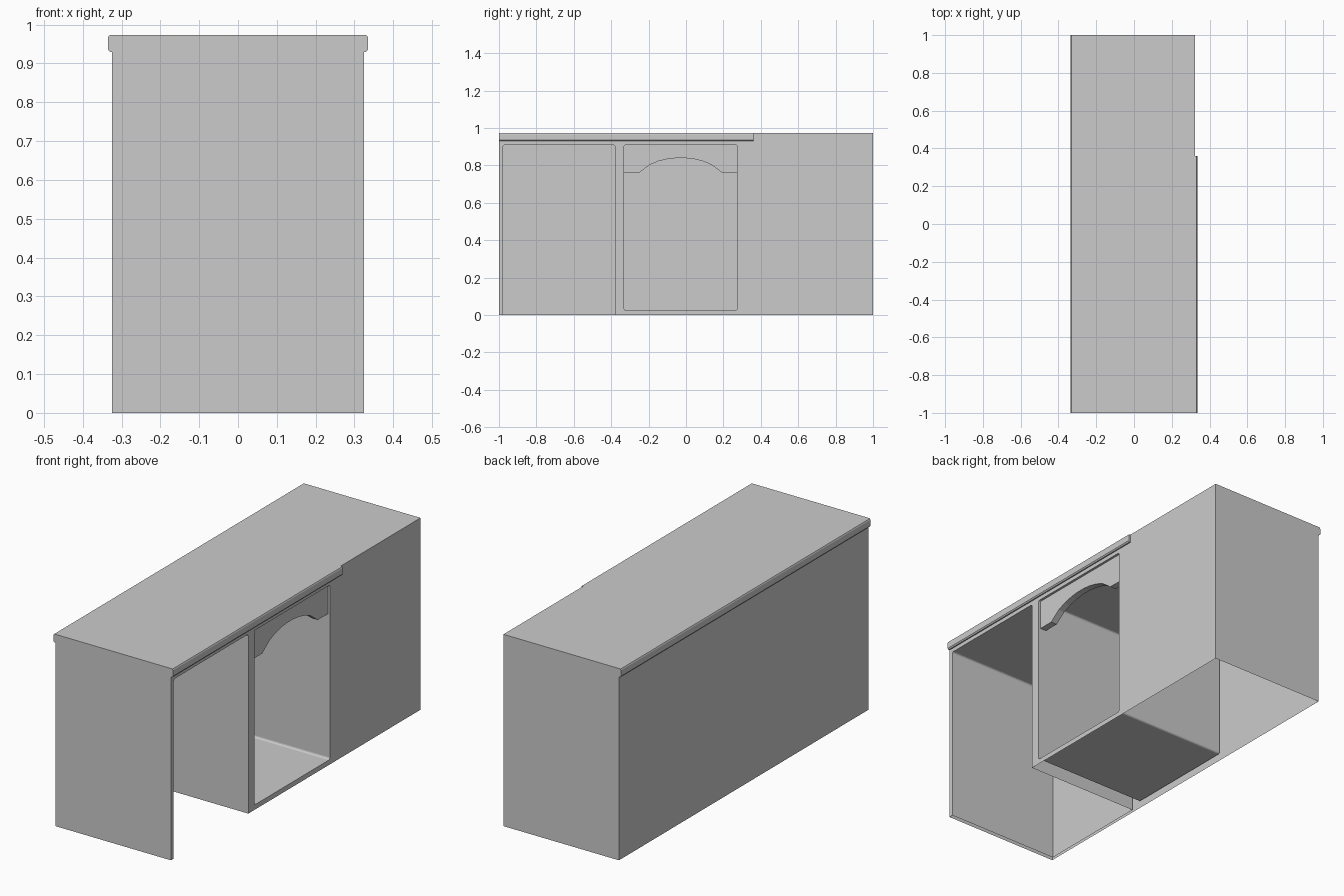
import bpy, bmesh, math

if "Cube" in bpy.data.objects:
    bpy.data.objects.remove(bpy.data.objects["Cube"])

BODY_X, TOP_Z, BACK_IN = 0.324, 0.973, -0.309


def finish(bm, name, inward=False):
    bmesh.ops.remove_doubles(bm, verts=bm.verts, dist=1e-5)
    bmesh.ops.recalc_face_normals(bm, faces=bm.faces)
    if inward:
        bmesh.ops.reverse_faces(bm, faces=bm.faces)
    me = bpy.data.meshes.new(name)
    bm.to_mesh(me)
    bm.free()
    ob = bpy.data.objects.new(name, me)
    bpy.context.collection.objects.link(ob)
    return ob


def sweep(name, pts, a, b, axis, closed=True, cap_a=True, cap_b=True, inward=False):
    """Extrude a 2D profile from a to b: axis 'y' uses (x, z), axis 'x' uses (y, z)."""
    bm = bmesh.new()
    place = (lambda p, t: (p[0], t, p[1])) if axis == 'y' else (lambda p, t: (t, p[0], p[1]))
    r0 = [bm.verts.new(place(p, a)) for p in pts]
    r1 = [bm.verts.new(place(p, b)) for p in pts]
    n = len(pts)
    for i in range(n if closed else n - 1):
        j = (i + 1) % n
        bm.faces.new((r0[i], r0[j], r1[j], r1[i]))
    if cap_a:
        bm.faces.new(r0)
    if cap_b:
        bm.faces.new(r1)
    return finish(bm, name, inward)


def corner(cy, cz, r, start):
    """Quarter arc clockwise from the start angle."""
    return [(cy + r * math.cos(math.radians(start - t)),
             cz + r * math.sin(math.radians(start - t))) for t in (0, 30, 60, 90)]


# Opening outlines in the front plane (y, z)
R = 0.01
knee = [(-0.978, 0)] + corner(-0.978 + R, 0.91 - R, R, 180) \
    + corner(-0.38 - R, 0.91 - R, R, 90) + [(-0.38, 0)]
y0, y1, z0, z1 = -0.331, 0.274, 0.025, 0.91
bay = corner(y0 + R, z1 - R, R, 180) + corner(y1 - R, z1 - R, R, 90) \
    + corner(y1 - R, z0 + R, R, 0) + corner(y0 + R, z0 + R, R, 270)

# Carcass shell: bottom is open, rounded lip runs along the back
lip = [(0.324, 0.93), (0.330, 0.93), (0.335, 0.936), (0.335, 0.966), (0.332, 0.972), (0.328, TOP_Z)]
sweep("counter_carcass", [(-BODY_X, 0)] + [(-x, z) for x, z in lip]
      + [(BODY_X, TOP_Z), (BODY_X, 0)], -1, 1, 'y', closed=False)
carcass = bpy.data.objects["counter_carcass"]

# Replace the plain front sheet with a panel holding both openings
bm = bmesh.new()
bm.from_mesh(carcass.data)
bm.normal_update()
bmesh.ops.delete(bm, geom=[f for f in bm.faces if f.normal.x > 0.99], context='FACES_ONLY')
bm.to_mesh(carcass.data)
bm.free()

bm = bmesh.new()
for loop in ([(-1, 0)] + knee + [(1, 0), (1, TOP_Z), (-1, TOP_Z)], bay):
    vs = [bm.verts.new((BODY_X, y, z)) for y, z in loop]
    for i, v in enumerate(vs):
        bm.edges.new((v, vs[(i + 1) % len(vs)]))
bmesh.ops.triangle_fill(bm, edges=bm.edges[:], use_beauty=True, normal=(1, 0, 0))
bm.normal_update()
for f in bm.faces:
    if f.normal.x < 0:
        f.normal_flip()
me = bpy.data.meshes.new("front_panel")
bm.to_mesh(me)
bm.free()
bpy.context.collection.objects.link(bpy.data.objects.new("front_panel", me))

# Recess linings: knee space is open below, the bay has a floor
sweep("knee_space_lining", knee, BACK_IN, BODY_X, 'x', closed=False, cap_b=False, inward=True)
sweep("bay_lining", bay, BACK_IN, BODY_X, 'x', cap_b=False, inward=True)

# Front lip of the top, ending part way along
sweep("front_lip", lip + [(BODY_X, TOP_Z)], -1, 0.36, 'y')

# Arched apron at the top of the bay
mid = (y0 + y1) / 2
half = [(0.3025, 0.76), (0.222, 0.76), (0.205, 0.773), (0.165, 0.803),
        (0.12, 0.822), (0.07, 0.834), (0.025, 0.839)]
arch = [(mid - d, z) for d, z in half] + [(mid + d, z) for d, z in reversed(half)]
sweep("arched_apron", arch + [(y1, z1), (y0, z1)], 0.277, 0.312, 'x')
